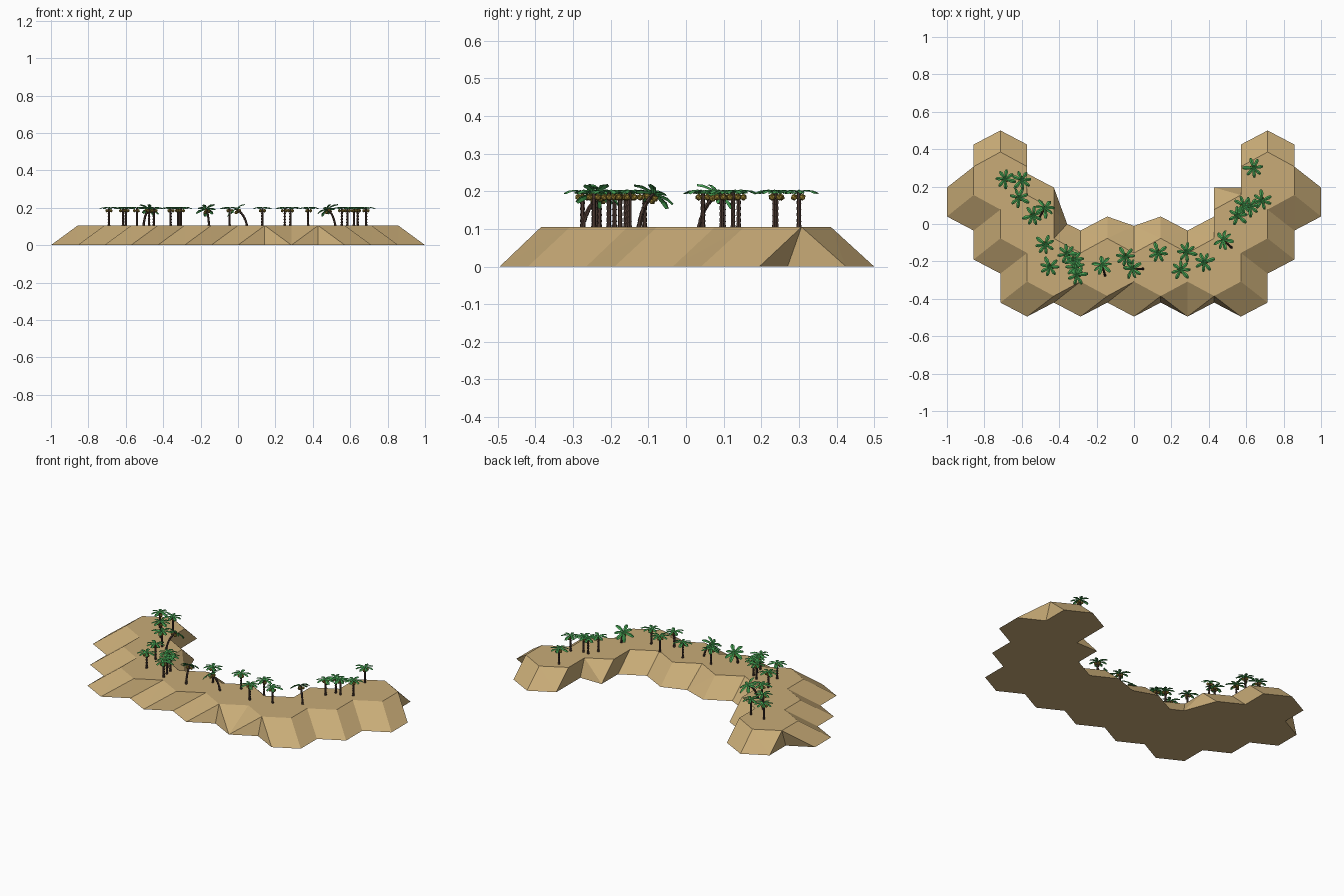
import bpy, bmesh, math, random
from mathutils import Vector, Matrix

if "Cube" in bpy.data.objects:
    bpy.data.objects.remove(bpy.data.objects["Cube"])

random.seed(4)
TOP = 0.105


def material(name, col):
    m = bpy.data.materials.new(name)
    m.diffuse_color = (*col, 1)
    m.use_nodes = True
    m.node_tree.nodes["Principled BSDF"].inputs["Base Color"].default_value = m.diffuse_color
    return m


SAND = material("sand", (0.58, 0.41, 0.185))
BARK = material("dark bark", (0.062, 0.036, 0.028))
LEAF = material("palm green", (0.06, 0.36, 0.085))
NUT = material("coconut yellow", (0.30, 0.21, 0.03))


def link(name, mesh):
    ob = bpy.data.objects.new(name, mesh)
    bpy.context.collection.objects.link(ob)
    return ob


# ---- island: hexagon-stepped base and plateau, stitched together ----
# points are (half-hex columns of 1/7, y); each pair is base point, plateau point
def side(s, inner):
    rows = [((5, -.42), (4, -.308)), ((5, -.265), (4, -.155)),
            ((6, -.19), (5, -.077)), ((6, -.035), (5, .077)),
            ((7, .04), (6, .155)), ((7, .195), (6, .307)),
            ((6, .27), (6, .307)), ((6, .425), (6, .307)), ((5, .5), (5, .385))]
    return [((s * a, b), (s * c, d)) for (a, b), (c, d) in rows + inner]


left_in = [((4, .425), (4, .307)), ((4, .27), (4, .307)), ((3, .195), (4, .155)),
           ((3, .195), (3, .077)), ((2.5, 0), (3, -.077)), ((2, -.035), (2, -.155)),
           ((1, .04), (1, -.077))]
right_in = [((4, .425), (4, .307)), ((4, .195), (4, .155)), ((3, .195), (4, .155)),
            ((3, .195), (3, .077)), ((3, .04), (3, -.077)), ((2, -.035), (2, -.155)),
            ((1, .04), (1, -.077))]
front = [((4, -.495), (4, -.308)), ((4, -.495), (3, -.385)), ((3, -.42), (3, -.385)),
         ((2, -.495), (2, -.308)), ((1, -.42), (1, -.385)), ((0, -.495), (1, -.385)),
         ((-1, -.42), (0, -.308)), ((-2, -.495), (-1, -.385)),
         ((-3, -.42), (-2, -.308)), ((-4, -.495), (-3, -.385)),
         ((-4, -.495), (-4, -.308))]
pairs = (front + side(-1, left_in) + [((0, -.01), (0, -.155))]
         + side(1, right_in)[::-1])

bm = bmesh.new()
cache = {}


def vert(p, z):
    if (p, z) not in cache:
        cache[p, z] = bm.verts.new((p[0] / 7, p[1], z))
    return cache[p, z]


def unique(vs):
    out = []
    for v in vs:
        if v not in out:
            out.append(v)
    return out


ring = [(vert(b, 0), vert(p, TOP)) for b, p in pairs]
for i, (b, p) in enumerate(ring):
    b2, p2 = ring[(i + 1) % len(ring)]
    f = unique([b, b2, p2, p])
    if len(f) > 2:
        bm.faces.new(f)
caps = [bm.faces.new(unique([r[k] for r in ring])) for k in (0, 1)]
bmesh.ops.recalc_face_normals(bm, faces=bm.faces[:])
bmesh.ops.triangulate(bm, faces=[f for f in bm.faces if f not in caps and len(f.verts) == 4])
bmesh.ops.triangulate(bm, faces=caps, ngon_method='EAR_CLIP')
me = bpy.data.meshes.new("island")
bm.to_mesh(me)
bm.free()
me.materials.append(SAND)
link("island", me)


# ---- palms ----
def palm_mesh(name, path, tilt):
    bm = bmesh.new()
    # ringed trunk: each segment flares slightly upward
    n = 6
    prev = None
    for i, p in enumerate(path):
        p = Vector(p)
        d = (Vector(path[min(i + 1, len(path) - 1)]) - Vector(path[max(i - 1, 0)])).normalized()
        rot = Vector((0, 0, 1)).rotation_difference(d)
        for r in ((.0052, .0066) if i else (.0075,)):
            loop = [bm.verts.new(p + rot @ Vector((r * math.cos(2 * math.pi * k / n),
                                                   r * math.sin(2 * math.pi * k / n), 0)))
                    for k in range(n)]
            if prev:
                for k in range(n):
                    bm.faces.new((prev[k], prev[(k + 1) % n], loop[(k + 1) % n], loop[k]))
            prev = loop
    bm.faces.new(prev)
    top = Matrix.Translation(path[-1]) @ Matrix.Rotation(tilt, 4, 'Y')
    # folded fronds: (distance, half width, height)
    prof = [(0, .002, .001), (.018, .007, .007), (.042, .0105, .005), (.058, .006, -.002)]
    for k in range(7):
        a = 2 * math.pi * k / 7 + random.uniform(-.2, .2)
        m = top @ Matrix.Rotation(a, 4, 'Z') @ Matrix.Scale(random.uniform(.85, 1.1), 4)
        rows = [[bm.verts.new(m @ Vector((d - abs(s) * .002, s * w, h - abs(s) * .003)))
                 for s in (-1, 0, 1)] for d, w, h in prof]
        for r0, r1 in zip(rows, rows[1:]):
            for j in (0, 1):
                bm.faces.new((r0[j], r1[j], r1[j + 1], r0[j + 1])).material_index = 1
    # coconuts under the crown
    for k in range(3):
        a = 2 * math.pi * k / 3 + .5
        m = top @ Matrix.Translation((.013 * math.cos(a), .013 * math.sin(a), -.013))
        res = bmesh.ops.create_icosphere(bm, subdivisions=1, radius=.0095, matrix=m)
        for f in {f for v in res["verts"] for f in v.link_faces}:
            f.material_index = 2
    me = bpy.data.meshes.new(name)
    bm.to_mesh(me)
    bm.free()
    for mat in (BARK, LEAF, NUT):
        me.materials.append(mat)
    return me


straight = palm_mesh("straight_palm", [(0, 0, .0157 * i) for i in range(7)], 0)
bent = palm_mesh("bent_palm", [(0, 0, 0), (.004, 0, .018), (.01, 0, .035), (.018, 0, .051),
                               (.029, 0, .066), (.042, 0, .079), (.056, 0, .088)], .6)

upright = [(-.69, .24), (-.6, .235), (-.615, .14), (-.54, .045), (-.475, -.11), (-.45, -.23),
           (-.36, -.16), (-.32, -.19), (-.315, -.23), (-.305, -.275), (-.045, -.175),
           (.13, -.155), (.28, -.15), (.25, -.245), (.375, -.205), (.555, .045),
           (.585, .1), (.62, .095), (.685, .125), (.64, .3)]
for i, (x, y) in enumerate(upright):
    ob = link(f"straight_palm_{i + 1}", straight)
    ob.location = (x, y, TOP - .002)
    ob.rotation_euler.z = random.uniform(0, 6.28)

# trunk foot and direction of lean
leaning = [(-.505, .035, 60), (-.155, -.275, 105), (.048, -.24, 180), (.52, -.125, 137)]
for i, (x, y, a) in enumerate(leaning):
    ob = link(f"bent_palm_{i + 1}", bent)
    ob.location = (x, y, TOP - .002)
    ob.rotation_euler.z = math.radians(a)
